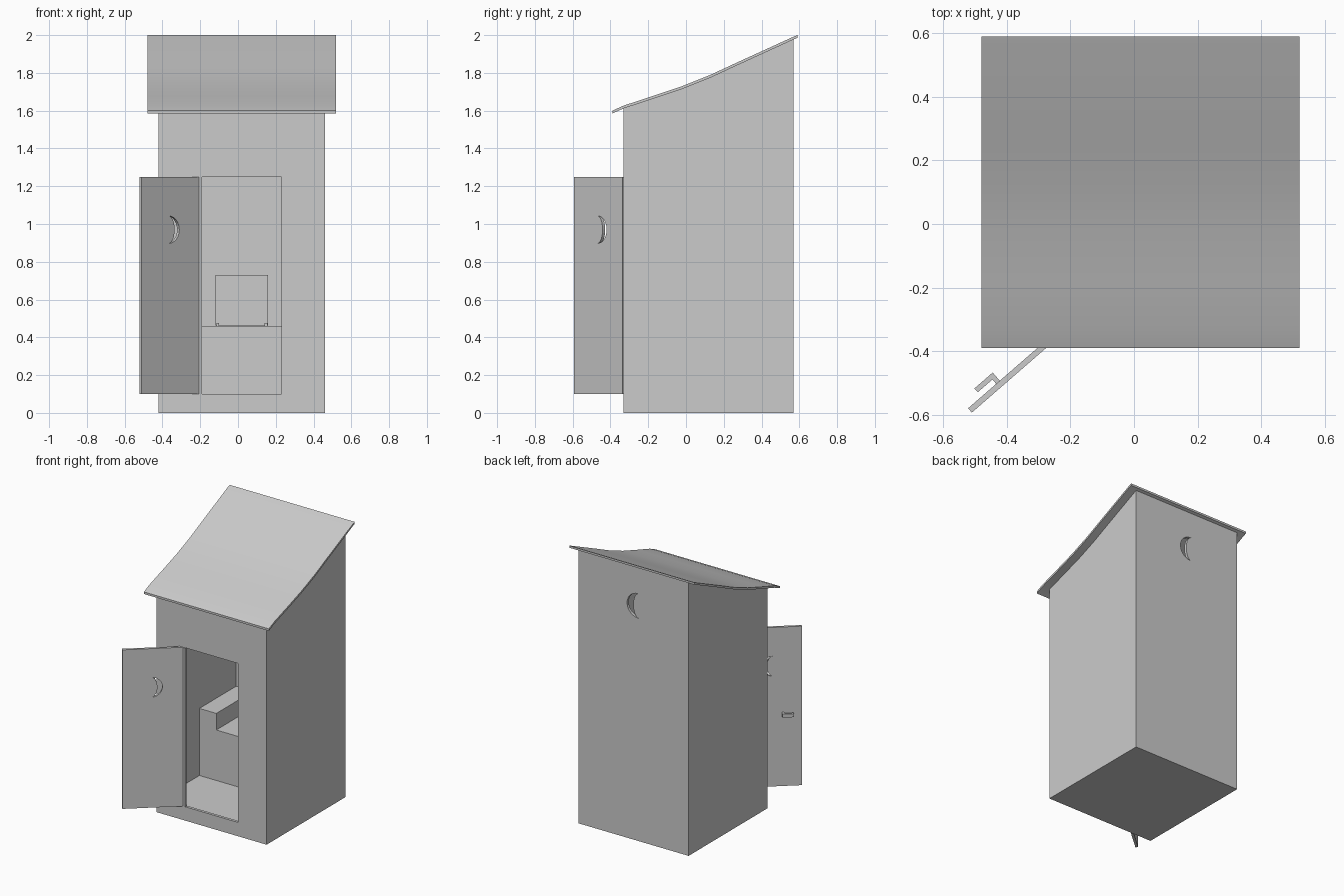
import bpy, bmesh
from math import cos, sin, pi, radians
from mathutils import Matrix, Vector

if "Cube" in bpy.data.objects:
    bpy.data.objects.remove(bpy.data.objects["Cube"])


def prism(name, pts, axis, lo, hi):
    """Extrude a 2D profile along an axis: x uses (y,z), y uses (x,z)."""
    bm = bmesh.new()
    place = {'x': lambda a, b: (lo, a, b), 'y': lambda a, b: (a, lo, b)}[axis]
    face = bm.faces.new([bm.verts.new(place(a, b)) for a, b in pts])
    ext = bmesh.ops.extrude_face_region(bm, geom=[face])
    step = Vector((hi - lo, 0, 0)) if axis == 'x' else Vector((0, hi - lo, 0))
    verts = [v for v in ext['geom'] if isinstance(v, bmesh.types.BMVert)]
    bmesh.ops.translate(bm, verts=verts, vec=step)
    bmesh.ops.recalc_face_normals(bm, faces=bm.faces)
    me = bpy.data.meshes.new(name)
    bm.to_mesh(me)
    bm.free()
    ob = bpy.data.objects.new(name, me)
    bpy.context.collection.objects.link(ob)
    return ob


def box(name, x, y, z):
    pts = [(x[0], z[0]), (x[1], z[0]), (x[1], z[1]), (x[0], z[1])]
    return prism(name, pts, 'y', *y)


def crescent(cx, cz, h, outer, inner, n=12):
    """Moon outline with its tips at cx and the bulge reaching cx + outer."""
    t = [-pi / 2 + pi * i / n for i in range(n + 1)]
    pts = [(cx + outer * cos(a), cz + h * sin(a)) for a in t]
    return pts + [(cx + inner * cos(a), cz + h * sin(a)) for a in t[-2:0:-1]]


def cut(ob, cutter):
    mod = ob.modifiers.new(cutter.name, 'BOOLEAN')
    mod.operation, mod.solver, mod.object = 'DIFFERENCE', 'EXACT', cutter
    cutter.hide_render = True
    cutter.display_type = 'WIRE'


# Roof sheet with a gently sagging profile
curve = [(-0.39, 1.60), (-0.33, 1.627), (-0.18, 1.676), (-0.02, 1.73),
         (0.13, 1.79), (0.27, 1.855), (0.57, 1.992), (0.59, 2.0)]
roof = prism('roof', curve + [(y, z - 0.015) for y, z in reversed(curve)],
             'x', -0.48, 0.52)
bpy.context.view_layer.objects.active = roof
roof.select_set(True)
bpy.ops.object.shade_smooth_by_angle(angle=radians(30))
roof.select_set(False)

# Hollow body whose walls rise to the roof
walls = prism('walls', [(-0.33, 0), (0.57, 0)] +
              [(y, z - 0.01) for y, z in reversed(curve[1:-1])], 'x', -0.42, 0.46)
cut(walls, box('room_cutter', (-0.40, 0.44), (-0.31, 0.55), (0.095, 2.3)))
cut(walls, box('doorway_cutter', (-0.20, 0.23), (-0.45, -0.25), (0.10, 1.25)))
cut(walls, prism('vent_cutter', crescent(-0.022, 1.70, 0.09, 0.095, 0.045),
                 'y', 0.50, 0.65))

# Bench with raised sides and a square seat hole
left, right, step, seat, top = -0.41, 0.45, 0.145, 0.46, 0.58
bench = prism('bench', [(left, 0.08), (right, 0.08), (right, top),
                        (right - step, top), (right - step, seat),
                        (left + step, seat), (left + step, top), (left, top)],
              'y', 0.13, 0.56)
cut(bench, box('seat_hole_cutter', (-0.09, 0.13), (0.22, 0.44), (0.12, 0.7)))

# Raised seat lid and its hinges
box('seat_lid', (-0.12, 0.16), (0.50, 0.52), (0.462, 0.73))
for i, x in enumerate((-0.115, 0.14)):
    box(f'lid_hinge_{i}', (x, x + 0.015), (0.485, 0.505), (0.455, 0.475))

# Open door with moon cutout and lever handle, built flat then swung open
door = box('door', (0, 0.404), (-0.018, 0), (0.10, 1.25))
moon = prism('door_moon_cutter', crescent(0.215, 0.97, 0.073, -0.075, -0.042),
             'y', -0.06, 0.06)
cut(door, moon)
handle_bar = box('handle_bar', (0.272, 0.348), (-0.052, -0.036), (0.61, 0.635))
handle_stem = box('handle_stem', (0.272, 0.287), (-0.04, -0.015), (0.61, 0.635))
swing = Matrix.Translation((-0.205, -0.328, 0)) @ Matrix.Rotation(radians(221), 4, 'Z')
for ob in (door, moon, handle_bar, handle_stem):
    ob.matrix_world = swing

# Hinge strip on the door jamb
box('hinge_strip', (-0.201, -0.19), (-0.337, -0.315), (0.10, 1.25))
